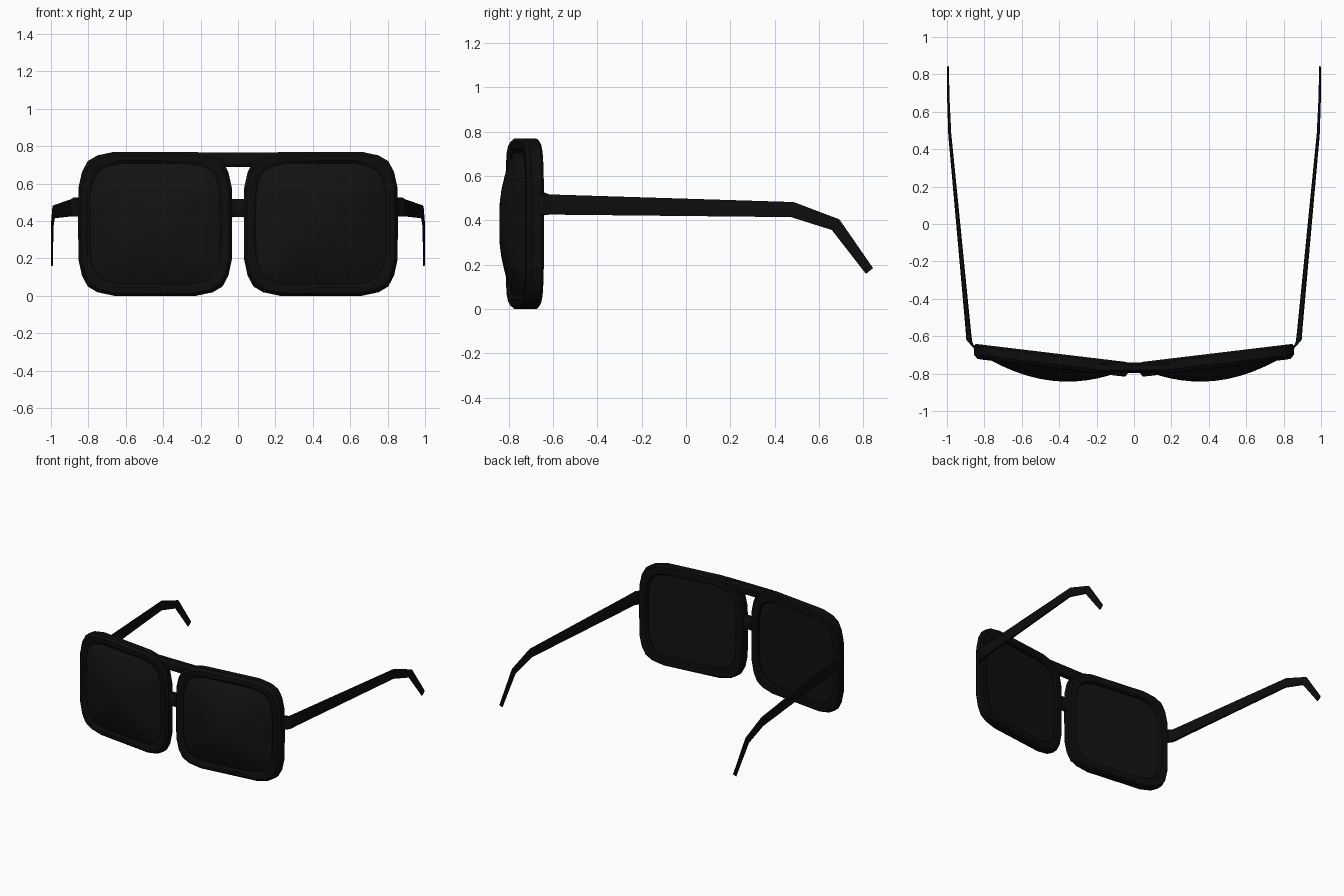
import bpy, bmesh, math
from mathutils import Vector

if "Cube" in bpy.data.objects:
    bpy.data.objects.remove(bpy.data.objects["Cube"])

def material(name, v):
    m = bpy.data.materials.new(name)
    m.diffuse_color = (v, v, v, 1)
    m.use_nodes = True
    m.node_tree.nodes["Principled BSDF"].inputs["Base Color"].default_value = m.diffuse_color
    return m

FRAME = material("black_frame", 0.004)
LENS = material("dark_lens", 0.006)

# Half size and centre of one lens rim in the front view
CX, CZ, HX, HZ = 0.443, 0.385, 0.412, 0.385

def finish(name, bm, mat, angle=35, mirror=True):
    bmesh.ops.recalc_face_normals(bm, faces=bm.faces)
    me = bpy.data.meshes.new(name)
    bm.to_mesh(me)
    bm.free()
    ob = bpy.data.objects.new(name, me)
    bpy.context.collection.objects.link(ob)
    me.materials.append(mat)
    bpy.ops.object.select_all(action='DESELECT')
    bpy.context.view_layer.objects.active = ob
    ob.select_set(True)
    bpy.ops.object.shade_smooth_by_angle(angle=math.radians(angle))
    if mirror:
        mod = ob.modifiers.new("mirror", 'MIRROR')
        mod.use_mirror_merge = False
    return ob

def place(x, z, d):
    # d is the distance forward of the swept-back rear plane
    return Vector((x, -0.64 - 0.12 * (0.855 - x) - d, z))

def outline():
    # Rounded square, slightly bowed sides, in units of the half sizes
    q = [(1.0, 0.0), (0.995, 0.5), (0.95, 0.72), (0.875, 0.87),
         (0.75, 0.95), (0.53, 1.0)]
    q2 = q + [(0.0, 1.0)]
    pts = q2[:]
    pts += [(-x, z) for x, z in reversed(q2[1:-1])]
    pts += [(-1.0, 0.0)]
    pts += [(-x, -z) for x, z in q2[1:]]
    pts += [(x, -z) for x, z in reversed(q2[1:-1])]
    return pts

def ring(bm, sx, sz, d):
    return [bm.verts.new(place(CX + x * sx, CZ + z * sz, d)) for x, z in outline()]

def bridge_loops(bm, a, b):
    n = len(a)
    for i in range(n):
        j = (i + 1) % n
        bm.faces.new((a[i], a[j], b[j], b[i]))

# Rims: bevelled section carried round the outline
bm = bmesh.new()
section = [(0.010, 0), (0, 0.012), (0, 0.058), (0.016, 0.078), (0.045, 0.08),
           (0.063, 0.068), (0.066, 0.012), (0.058, 0)]
loops = [ring(bm, HX - i, HZ - i, d) for i, d in section]
for k in range(len(loops)):
    bridge_loops(bm, loops[k], loops[(k + 1) % len(loops)])
finish("rim", bm, FRAME)

# Lenses: domed front, flat back
bm = bmesh.new()
lx, lz = HX - 0.06, HZ - 0.06
loops = [ring(bm, lx, lz, 0.025)]
for t in (1, 0.88, 0.72, 0.54, 0.36, 0.18):
    loops.append(ring(bm, lx * t, lz * t, 0.064 + 0.084 * (1 - t * t)))
for a, b in zip(loops, loops[1:]):
    bridge_loops(bm, a, b)
bm.faces.new(loops[0])
tip = bm.verts.new(place(CX, CZ, 0.148))
last = loops[-1]
for i in range(len(last)):
    bm.faces.new((last[i], last[(i + 1) % len(last)], tip))
finish("lens", bm, LENS)

def sweep(name, stations, mirror=True):
    # Each station: centre, half-width vector, half-height vector
    bm = bmesh.new()
    prof = [(1, .6), (.6, 1), (-.6, 1), (-1, .6), (-1, -.6), (-.6, -1), (.6, -1), (1, -.6)]
    loops = [[bm.verts.new(Vector(c) + Vector(w) * a + Vector(h) * b) for a, b in prof]
             for c, w, h in stations]
    for a, b in zip(loops, loops[1:]):
        bridge_loops(bm, a, b)
    bm.faces.new(loops[0])
    bm.faces.new(loops[-1])
    return finish(name, bm, FRAME, 30, mirror)

# Temple arms with the hinge bend at the front and the ear hook at the back
sweep("temple_arm", [
    ((0.835, -0.675, 0.475), (0.010, 0.022, 0), (0, 0, 0.052)),
    ((0.868, -0.652, 0.475), (0.016, 0.018, 0), (0, 0, 0.052)),
    ((0.882, -0.620, 0.472), (0.016, 0.004, 0), (0, 0, 0.046)),
    ((0.886, -0.570, 0.471), (0.014, 0, 0), (0, 0, 0.045)),
    ((0.985, 0.480, 0.449), (0.008, 0, 0), (0, 0.006, 0.034)),
    ((0.993, 0.675, 0.381), (0.006, 0, 0), (0, 0.017, 0.024)),
    ((0.994, 0.828, 0.172), (0.005, 0, 0), (0, 0.016, 0.013)),
])

# Top bar across both rims
sweep("top_bar", [((x, -0.766, 0.727), (0, 0.025, 0), (0, 0, 0.039))
                  for x in (-0.2, 0.2)], False)

# Nose bridge, narrower in the middle
sweep("nose_bridge", [((x, -0.772, 0.469), (0, w, 0), (0, 0, h))
                      for x, w, h in ((-0.06, 0.03, 0.058), (-0.025, 0.024, 0.048),
                                      (0.025, 0.024, 0.048), (0.06, 0.03, 0.058))], False)
